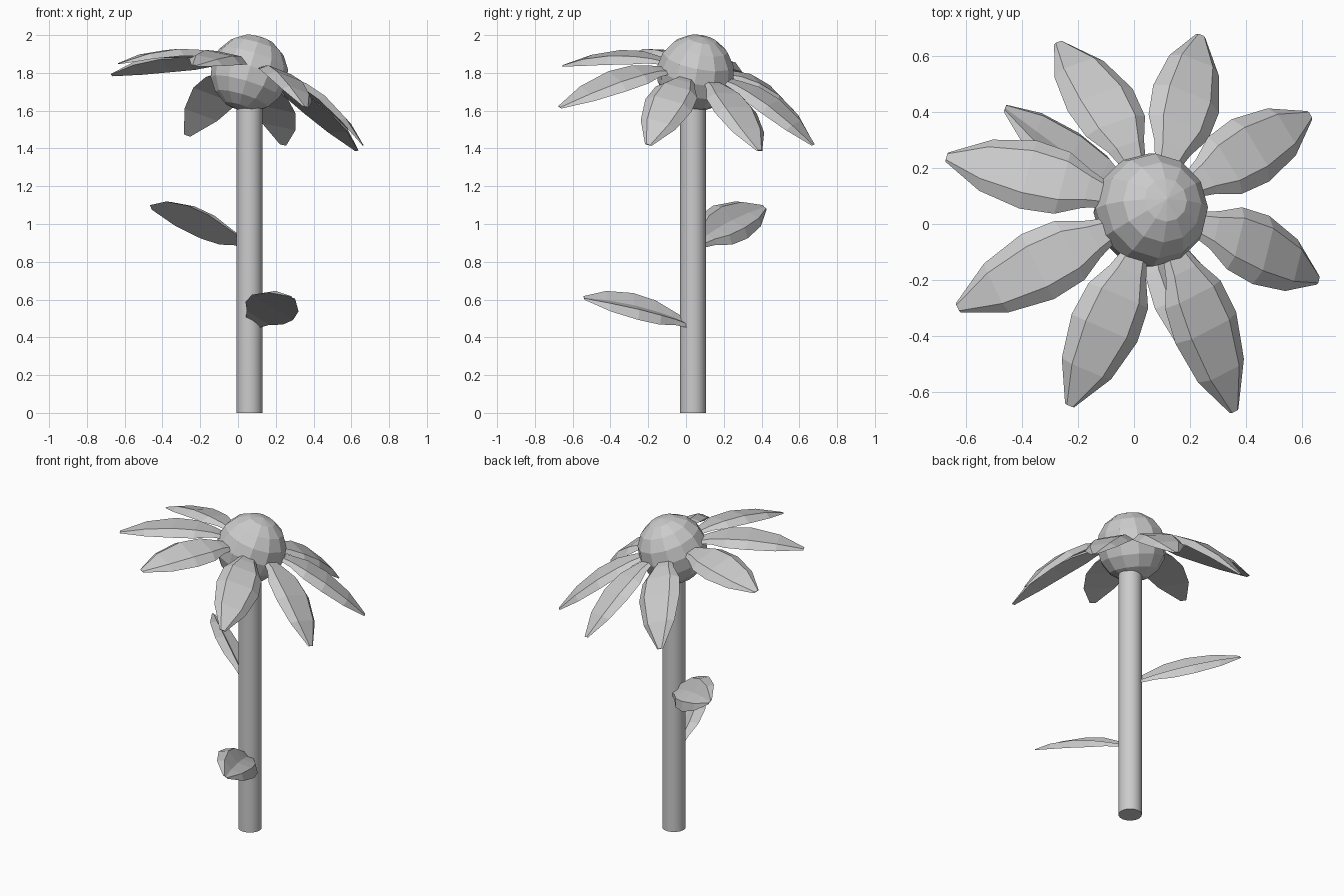
import bpy, bmesh, math
from mathutils import Vector, Matrix

if "Cube" in bpy.data.objects:
    bpy.data.objects.remove(bpy.data.objects["Cube"])

UP = Vector((0.3, 0.2, 1)).normalized()      # tilt of the flower head
CENTRE = Vector((0.06, 0.05, 1.798))


def finish(name, bm):
    bmesh.ops.recalc_face_normals(bm, faces=bm.faces)
    me = bpy.data.meshes.new(name)
    bm.to_mesh(me)
    bm.free()
    ob = bpy.data.objects.new(name, me)
    bpy.context.collection.objects.link(ob)
    return ob


# (position along blade, half width)
OUTLINE = [(0, .045), (.14, .072), (.3, .118), (.52, .13), (.78, .098), (1, .018)]
# cross-sections: (sideways, height) as fractions of the half width
PETAL = [(-1, -.2), (-.62, .1), (.62, .1), (1, -.2)]
LEAF = [(-1, -.15), (-.65, .15), (0, -.05), (.65, .15), (1, -.15)]


def blade(name, root, bend, tip, up, section):
    """Petal or leaf: thin closed section swept along a quadratic curve."""
    bm = bmesh.new()
    rows = []
    side = (tip - root).cross(up).normalized()
    for t, w in OUTLINE:
        p = root * (1 - t) ** 2 + bend * 2 * t * (1 - t) + tip * t * t
        tangent = (bend - root) * (1 - t) + (tip - bend) * t
        normal = side.cross(tangent).normalized()
        rows.append([bm.verts.new(p + side * w * s + normal * w * h) for s, h in section])
    n = len(section)
    for a, b in zip(rows, rows[1:]):
        for i in range(n):
            j = (i + 1) % n
            bm.faces.new((a[i], a[j], b[j], b[i]))
    bm.faces.new(rows[0])
    bm.faces.new(rows[-1])
    return finish(name, bm)


# Stem
bm = bmesh.new()
bmesh.ops.create_cone(bm, cap_ends=True, segments=16, radius1=.069, radius2=.069, depth=1.62,
                      matrix=Matrix.Translation((.06, .037, .81)))
stem = finish("stem", bm)
for f in stem.data.polygons:
    f.use_smooth = len(f.vertices) == 4

# Flower centre, tilted low-poly ball
bm = bmesh.new()
rot = Vector((0, 0, 1)).rotation_difference(UP).to_matrix().to_4x4()
bmesh.ops.create_uvsphere(bm, u_segments=12, v_segments=8, radius=.206,
                          matrix=Matrix.Translation(CENTRE) @ rot)
finish("flower_centre", bm)

# Petals, drooping from the tilted ring to their tips
tips = [(-.27, .65, 1.47), (.24, .675, 1.42), (.63, .39, 1.39), (.66, -.2, 1.42),
        (.36, -.67, 1.62), (-.23, -.65, 1.84), (-.63, -.3, 1.85), (-.67, .24, 1.79)]
for i, tip in enumerate(tips):
    tip = Vector(tip)
    d = tip - CENTRE
    d = (d - UP * d.dot(UP)).normalized()
    ring = CENTRE + UP * .015
    blade(f"petal_{i + 1}", ring + d * .17, ring + d * .45, tip, UP, PETAL)

# Stem leaves, rolled to one side
blade("upper_leaf", Vector((.02, .07, .91)), Vector((-.2, .23, 1.04)),
      Vector((-.46, .415, 1.09)), Vector((.55, .75, 1)), LEAF)
blade("lower_leaf", Vector((.08, 0, .48)), Vector((.19, -.25, .6)),
      Vector((.29, -.54, .61)), Vector((.55, .28, 1)), LEAF)
